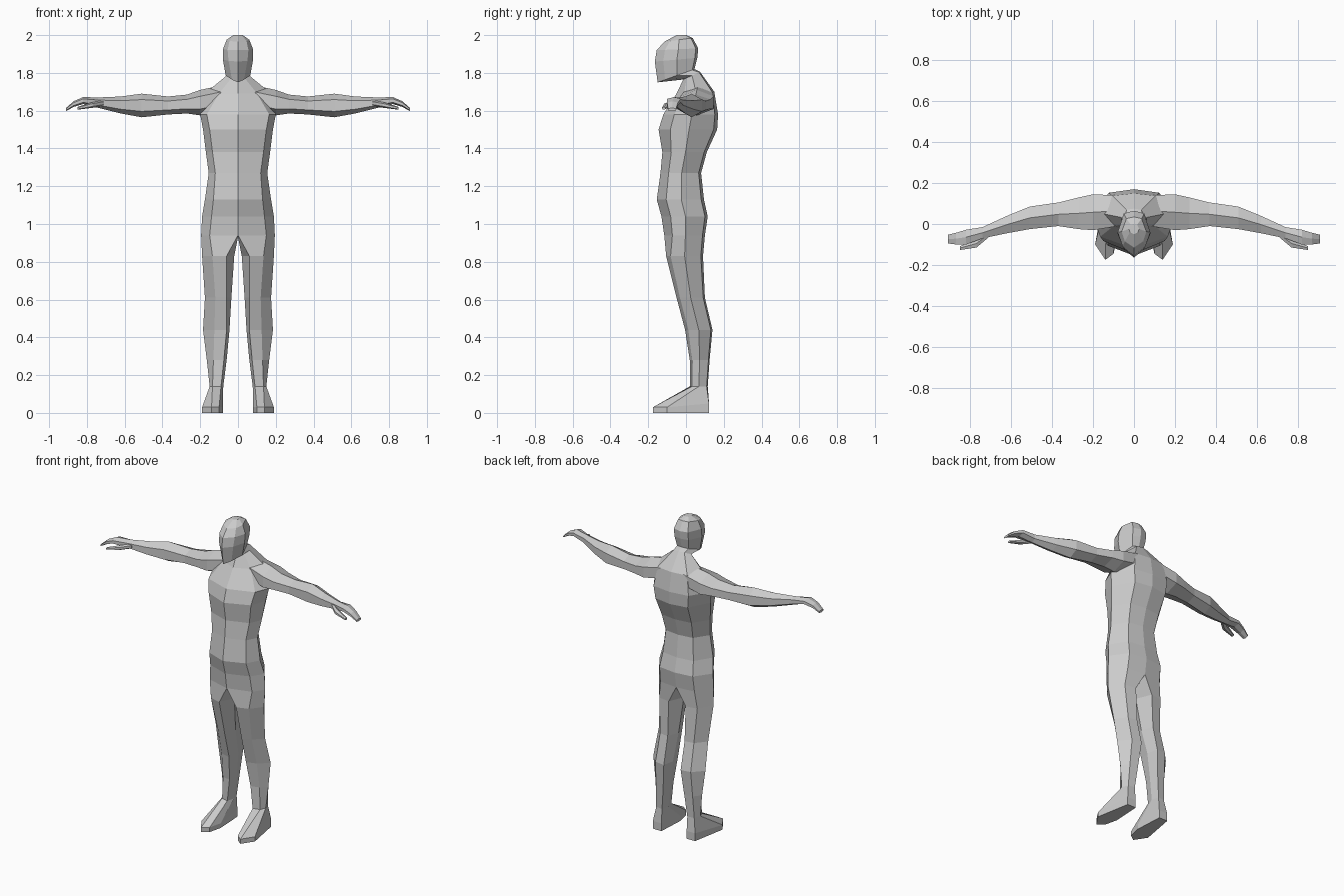
import bpy
import bmesh
from math import cos, sin, pi

if "Cube" in bpy.data.objects:
    bpy.data.objects.remove(bpy.data.objects["Cube"], do_unlink=True)

# One plain grey for the whole figure
grey = bpy.data.materials.new("light grey")
grey.use_nodes = True
tint = (0.6, 0.6, 0.6, 1)
grey.diffuse_color = tint
grey.node_tree.nodes["Principled BSDF"].inputs["Base Color"].default_value = tint


def bridge(bm, lower, upper, closed):
    """Join two rings of vertices with quads."""
    count = len(lower)
    for i in range(count if closed else count - 1):
        j = (i + 1) % count
        bm.faces.new((lower[i], lower[j], upper[j], upper[i]))


def loft(bm, rings, closed=True, first=None):
    """Skin a list of rings, optionally starting from existing vertices."""
    levels = [first] if first else []
    levels += [[bm.verts.new(point) for point in ring] for ring in rings]
    for lower, upper in zip(levels, levels[1:]):
        bridge(bm, lower, upper, closed)
    return levels


def mirrored_object(name, bm):
    """Turn the left half into a flat-shaded object mirrored across x."""
    bmesh.ops.recalc_face_normals(bm, faces=bm.faces)
    mesh = bpy.data.meshes.new(name)
    bm.to_mesh(mesh)
    bm.free()
    mesh.materials.append(grey)
    obj = bpy.data.objects.new(name, mesh)
    bpy.context.scene.collection.objects.link(obj)
    mirror = obj.modifiers.new("mirror", "MIRROR")
    mirror.use_clip = True
    mirror.merge_threshold = 0.0005
    return obj


def trunk_ring(z, front, back, corner, side, tilt=0):
    """Half ring from front centre round the side to back centre."""
    depth = back - front
    outline = [(0, 0), (corner, 0.2), (side, 0.52), (side * 0.62, 0.94), (0, 1)]
    return [(x, front + t * depth, z + t * tilt) for x, t in outline]


def leg_ring(z, inner, front_in, front_out, outer, front, back):
    """Closed ring of six points, in the same order as the hip ring."""
    depth = back - front
    return [(front_in, front, z),
            (front_out, front + depth * 0.12, z),
            (outer, front + depth * 0.5, z),
            (front_out, back - depth * 0.06, z),
            (front_in, back, z),
            (inner, front + depth * 0.5, z)]


def limb_ring(x, front, back, bottom, top):
    """Closed six-sided ring across the arm, with a ridge along the top."""
    y, z = (front + back) / 2, (bottom + top) / 2
    wide, high = (back - front) / 2 / cos(pi / 6), (top - bottom) / 2
    return [(x, y + wide * sin(k * pi / 3), z + high * cos(k * pi / 3))
            for k in range(6)]


# Trunk: height, front, back, front corner, side, rise towards the back
trunk = [
    (.94, -.115, .1, .15, .195),
    (1.04, -.13, .115, .14, .19),
    (1.13, -.155, .095, .13, .175),
    (1.27, -.135, .08, .12, .155),
    (1.38, -.125, .11, .135, .17),
    (1.5, -.145, .165, .15, .185),
    (1.58, -.12, .17, .165, .2),
    (1.69, -.05, .15, .1, .17, .01),
]

# Neck and head
head = [
    (1.765, -.015, .075, .035, .06, .04),
    (1.75, -.15, .045, .032, .065, .07),
    (1.86, -.165, .06, .05, .08, .02),
    (1.92, -.155, .065, .055, .08, .01),
    (1.965, -.115, .035, .045, .06, .02),
    (2, -.05, 0, .02, .025),
]

# Leg: height, inner, front inner, front outer, outer, front, back
leg = [
    (.83, .02, .06, .135, .19, -.105, .09),
    (.61, .035, .06, .12, .175, -.05, .1),
    (.44, .045, .06, .125, .185, -.005, .14),
    (.28, .06, .075, .13, .165, .02, .125),
    (.14, .078, .09, .135, .15, .02, .115),
]

# Foot outline seen from above, with the height of its upper edge
foot = [(.1, -.145, .03), (.14, -.175, .03), (.19, -.1, .03),
        (.15, .122, .05), (.09, .122, .05), (.08, -.06, .03)]

# Body: trunk and head as an open half shell, leg joined on at the hip
bm = bmesh.new()
levels = loft(bm, [trunk_ring(*row) for row in trunk + head], closed=False)
bm.faces.new(levels[-1])
crotch = bm.verts.new((0, 0, .93))
sole = [(x, y, 0) for x, y, z in foot]
leg_rings = [leg_ring(*row) for row in leg] + [foot, sole]
levels = loft(bm, leg_rings, first=levels[0] + [crotch])
bm.faces.new(levels[-1])
mirrored_object("body", bm)

# Arm and hand: distance from centre, front, back, bottom, top
arm = [
    (.08, -.01, .14, 1.6, 1.735),
    (.2, -.03, .145, 1.575, 1.71),
    (.27, -.025, .13, 1.585, 1.685),
    (.37, -.01, .105, 1.58, 1.675),
    (.51, -.025, .085, 1.565, 1.69),
    (.62, -.045, .04, 1.585, 1.675),
    (.74, -.07, -.015, 1.615, 1.67),
    (.82, -.1, -.028, 1.635, 1.672),
    (.87, -.1, -.043, 1.62, 1.65),
    (.91, -.095, -.053, 1.598, 1.615),
]
thumb = [
    (.71, -.065, -.035, 1.625, 1.655),
    (.77, -.115, -.075, 1.615, 1.645),
    (.85, -.127, -.108, 1.605, 1.62),
]
for name, rows in (("arms_and_hands", arm), ("thumbs", thumb)):
    bm = bmesh.new()
    levels = loft(bm, [limb_ring(*row) for row in rows])
    for end in (levels[0], levels[-1]):
        bm.faces.new(end)
    mirrored_object(name, bm)
